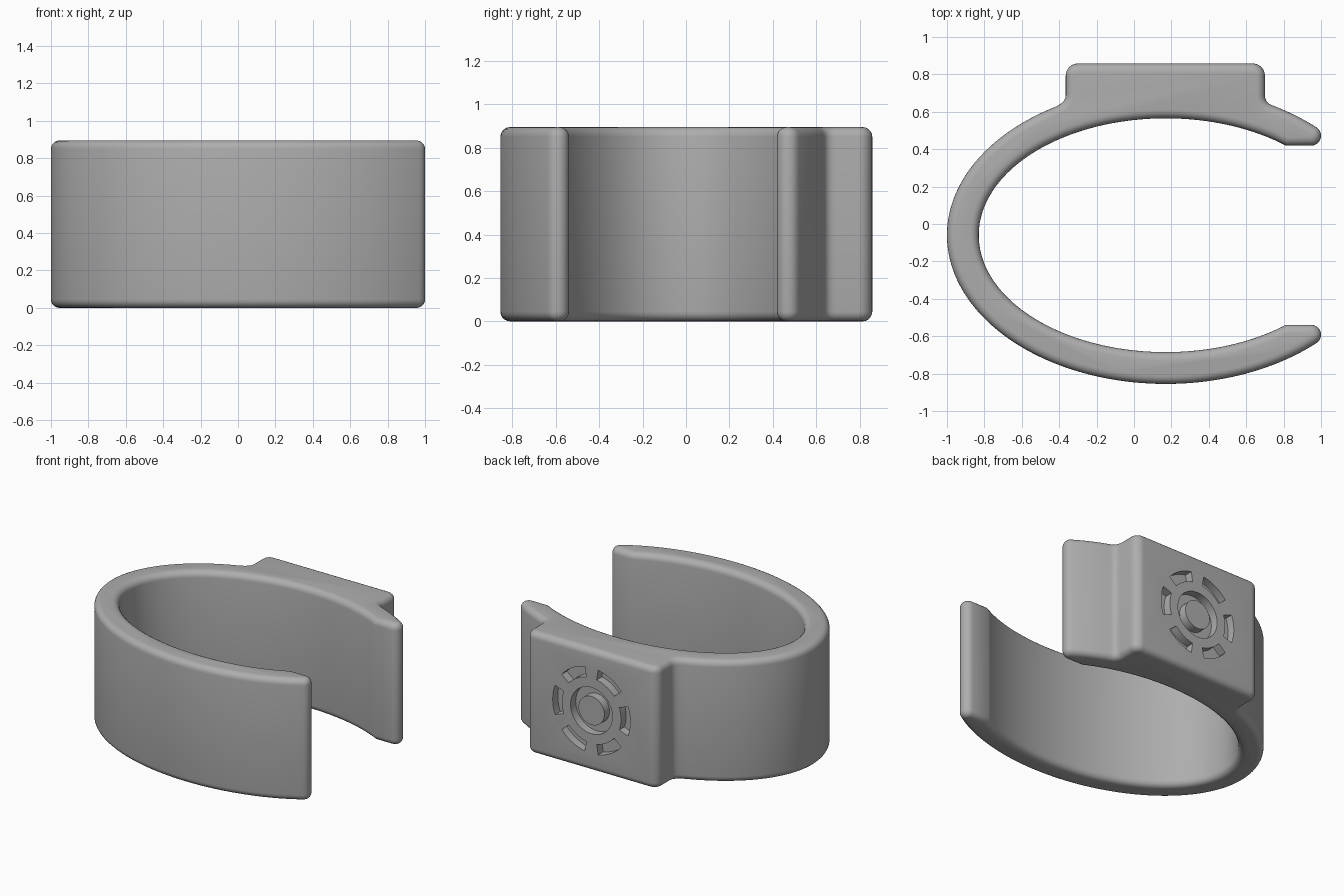
import bpy, bmesh, math
from mathutils import Vector

if "Cube" in bpy.data.objects:
    bpy.data.objects.remove(bpy.data.objects["Cube"])

CX, CY, HEIGHT, BEVEL = 0.17, -0.06, 0.895, 0.045


def ellipse(a, b, t0, t1, n):
    """Points on an ellipse about the cuff centre, angles in degrees."""
    ts = [math.radians(t0 + (t1 - t0) * i / n) for i in range(n + 1)]
    return [Vector((CX + a * math.cos(t), CY + b * math.sin(t))) for t in ts]


def arc(x, y, r, t0, t1, n=10):
    ts = [math.radians(t0 + (t1 - t0) * i / n) for i in range(n + 1)]
    return [Vector((x + r * math.cos(t), y + r * math.sin(t))) for t in ts]


def blend(p, q, r, n=5):
    """Soft corner from p to r with its tip near q."""
    p, q, r = Vector(p), Vector(q), Vector(r)
    return [p * (1 - s) ** 2 + q * 2 * s * (1 - s) + r * s * s
            for s in (i / n for i in range(1, n))]


def inset(pts, d):
    """Move a counter-clockwise outline inwards with mitred corners."""
    out = []
    for i, p in enumerate(pts):
        e0 = (p - pts[i - 1]).normalized()
        e1 = (pts[(i + 1) % len(pts)] - p).normalized()
        n0, n1 = Vector((-e0.y, e0.x)), Vector((-e1.y, e1.x))
        out.append(p + (n0 + n1) * d / (1 + n0.dot(n1)))
    return out


def make_object(name, bm):
    bmesh.ops.recalc_face_normals(bm, faces=bm.faces)
    mesh = bpy.data.meshes.new(name)
    bm.to_mesh(mesh)
    bm.free()
    ob = bpy.data.objects.new(name, mesh)
    bpy.context.collection.objects.link(ob)
    return ob


# Plan outline: open oval band, rounded tips and a square mount at the back
right_band = ellipse(1.17, 0.795, 47.2, 61.2, 12)
left_band = ellipse(1.17, 0.795, 120.8, 312.8, 130)
outline = arc(0.947, 0.472, 0.053, -90, 58)
outline += right_band
outline += blend(right_band[-1], (0.70, 0.65), (0.70, 0.69))
outline += [Vector((0.70, 0.69))]
outline += arc(0.635, 0.793, 0.065, 0, 90, 8)
outline += arc(-0.30, 0.793, 0.065, 90, 180, 8)
outline += [Vector((-0.365, 0.69))]
outline += blend((-0.365, 0.69), (-0.365, 0.648), left_band[0])
outline += left_band
outline += arc(0.947, -0.592, 0.053, -58, 90)
outline += ellipse(1.0, 0.625, 309.97, 50.03, 130)

# Cuff body: stacked outlines with rounded rims
STEPS = 5
levels = []
for i in range(STEPS + 1):
    a = math.pi / 2 * i / STEPS
    levels.append((BEVEL * (1 - math.sin(a)), BEVEL * (1 - math.cos(a))))
levels = [(d, z) for d, z in levels]
stack = [(BEVEL * (1 - math.sin(math.pi / 2 * i / STEPS)),
          BEVEL * (1 - math.cos(math.pi / 2 * i / STEPS))) for i in range(STEPS + 1)]
stack += [(d, HEIGHT - z) for d, z in reversed(stack)]
bm = bmesh.new()
rings = [[bm.verts.new((p.x, p.y, z)) for p in inset(outline, d)] for d, z in stack]
count = len(outline)
for lo, hi in zip(rings, rings[1:]):
    for i in range(count):
        j = (i + 1) % count
        bm.faces.new((lo[i], lo[j], hi[j], hi[i]))
bm.faces.new(rings[0][::-1])
bm.faces.new(rings[-1])
cuff = make_object("cuff", bm)

# Recesses in the mount: six curved slots around a circular groove
FLOOR, OUT, MID_X, MID_Z = 0.798, 0.95, 0.1675, HEIGHT / 2


def ring_cutter(bm, r0, r1, t0, t1, n, closed=False):
    sections = []
    for i in range(n if closed else n + 1):
        t = math.radians(t0 + (t1 - t0) * i / n)
        sections.append([bm.verts.new((MID_X + r * math.cos(t), y, MID_Z + r * math.sin(t)))
                         for r, y in ((r0, FLOOR), (r1, FLOOR), (r1, OUT), (r0, OUT))])
    pairs = list(zip(sections, sections[1:]))
    if closed:
        pairs.append((sections[-1], sections[0]))
    else:
        bm.faces.new(sections[0])
        bm.faces.new(sections[-1][::-1])
    for s, e in pairs:
        for k in range(4):
            m = (k + 1) % 4
            bm.faces.new((s[k], e[k], e[m], s[m]))


bm = bmesh.new()
for k in range(6):
    ring_cutter(bm, 0.24, 0.315, 60 * k - 20, 60 * k + 20, 10)
ring_cutter(bm, 0.105, 0.17, 0, 360, 48, closed=True)
cutter = make_object("recess_cutter", bm)
cutter.hide_render = True

bpy.context.view_layer.objects.active = cuff
cuff.select_set(True)
cut = cuff.modifiers.new("recesses", 'BOOLEAN')
cut.operation = 'DIFFERENCE'
cut.solver = 'EXACT'
cut.object = cutter
bpy.ops.object.modifier_apply(modifier=cut.name)
bpy.data.objects.remove(cutter)

# Single grey finish, smooth with crisp edges
grey = bpy.data.materials.new("grey")
grey.diffuse_color = (0.42, 0.42, 0.42, 1)
grey.use_nodes = True
grey.node_tree.nodes["Principled BSDF"].inputs["Base Color"].default_value = grey.diffuse_color
cuff.data.materials.clear()
cuff.data.materials.append(grey)
bpy.ops.object.shade_smooth_by_angle(angle=math.radians(30))
